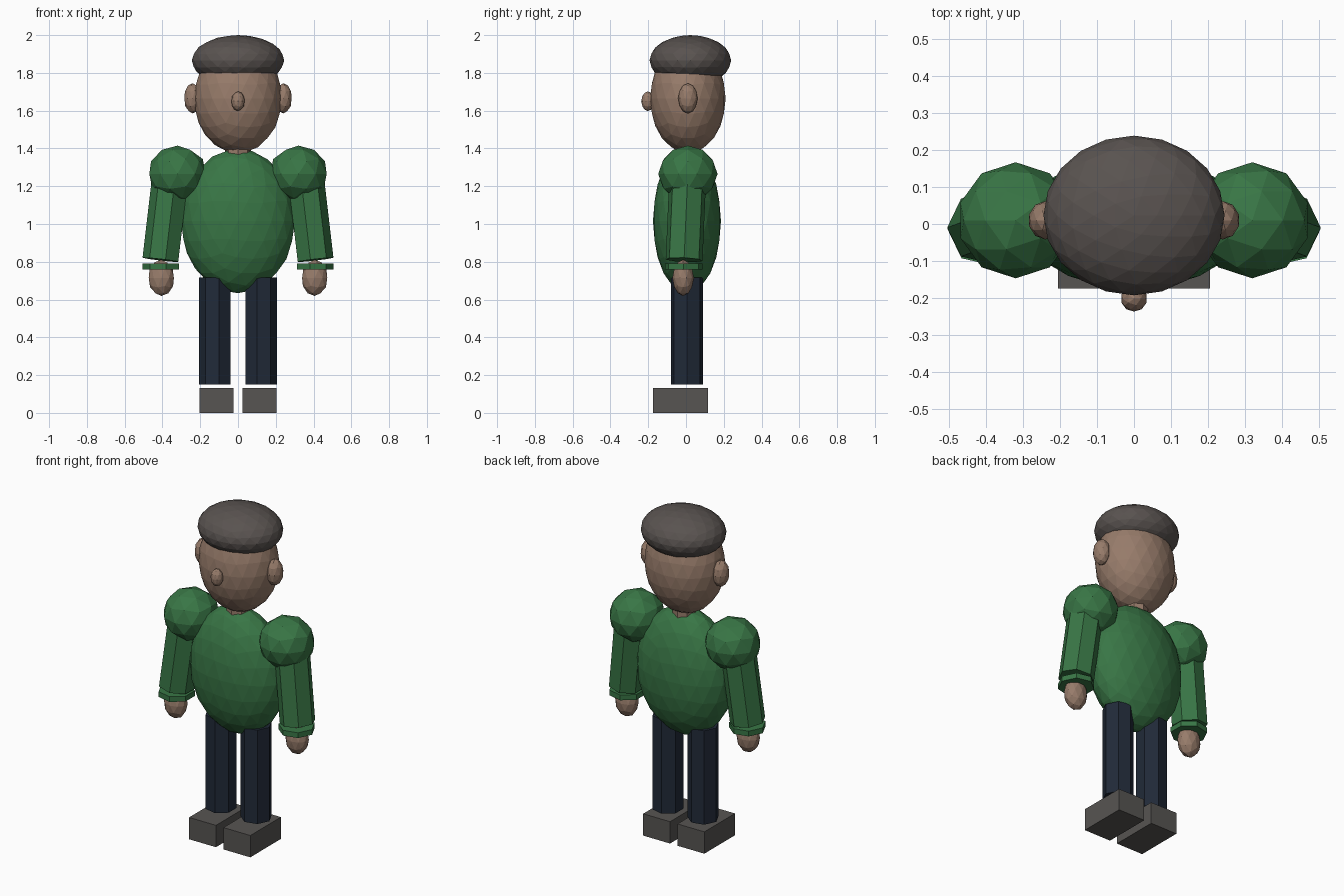
import bpy
from math import pi
from mathutils import Vector, Matrix

if "Cube" in bpy.data.objects:
    bpy.data.objects.remove(bpy.data.objects["Cube"])


def material(name, rgb):
    m = bpy.data.materials.new(name)
    m.diffuse_color = (*rgb, 1)
    m.use_nodes = True
    m.node_tree.nodes["Principled BSDF"].inputs["Base Color"].default_value = m.diffuse_color
    return m


SKIN = material("skin", (0.31, 0.20, 0.145))
GREEN = material("green_cloth", (0.04, 0.18, 0.06))
NAVY = material("navy_cloth", (0.015, 0.023, 0.04))
DARK = material("dark_hair", (0.10, 0.086, 0.08))
SHOE = material("shoe_grey", (0.095, 0.09, 0.085))


def finish(name, mat):
    ob = bpy.context.object
    ob.name = name
    ob.data.materials.append(mat)
    return ob


def ball(name, loc, radii, mat, subdiv=2, side=1):
    """Faceted ellipsoid; side = -1 mirrors the facets."""
    bpy.ops.mesh.primitive_ico_sphere_add(subdivisions=subdiv, radius=1)
    ob = finish(name, mat)
    ob.data.transform(Matrix.Diagonal((side * radii[0], radii[1], radii[2], 1)))
    if side < 0:
        ob.data.flip_normals()
    ob.location = loc
    return ob


def rod(name, start, end, radius, mat, sides=7, side=1):
    """Faceted cylinder between two points, one corner turned outward."""
    a, b = Vector(start), Vector(end)
    bpy.ops.mesh.primitive_cylinder_add(vertices=sides, radius=radius,
                                        depth=(b - a).length)
    ob = finish(name, mat)
    ob.data.transform(Matrix.Rotation(-side * pi / 2, 4, 'Z'))
    ob.rotation_euler = Vector((0, 0, 1)).rotation_difference((a - b).normalized()).to_euler()
    ob.location = (a + b) / 2
    return ob


def box(name, loc, size, mat):
    bpy.ops.mesh.primitive_cube_add(size=1)
    ob = finish(name, mat)
    ob.data.transform(Matrix.Diagonal((*size, 1)))
    ob.location = loc
    return ob


# Head, hair, neck and torso
ball("head", (0, 0.01, 1.665), (0.233, 0.2, 0.29), SKIN, 3)
ball("hair", (0, 0.023, 1.866), (0.245, 0.216, 0.134), DARK, 3)
ball("nose", (0, -0.202, 1.65), (0.036, 0.035, 0.052), SKIN)
rod("neck", (0, 0.01, 1.46), (0, 0.01, 1.3), 0.07, SKIN, 8)
ball("torso", (0, 0.005, 1.016), (0.302, 0.18, 0.382), GREEN, 3)

for s, label in ((-1, "right"), (1, "left")):
    ball(f"{label}_ear", (s * 0.24, 0.01, 1.665), (0.046, 0.052, 0.08), SKIN, 2, s)
    # Arm
    ball(f"{label}_shoulder", (s * 0.32, 0.01, 1.265), (0.157, 0.157, 0.15), GREEN, 2, s)
    rod(f"{label}_sleeve", (s * 0.352, 0.01, 1.27), (s * 0.406, -0.01, 0.81),
        0.1, GREEN, 7, s)
    rod(f"{label}_cuff", (s * 0.403, -0.013, 0.792), (s * 0.403, -0.013, 0.76),
        0.102, GREEN, 7, s)
    ball(f"{label}_hand", (s * 0.406, -0.015, 0.715), (0.07, 0.057, 0.096), SKIN, 2, s)
    # Leg and shoe
    rod(f"{label}_trouser_leg", (s * 0.119, 0.005, 0.718), (s * 0.119, 0.005, 0.15),
        0.087, NAVY, 7, s)
    box(f"{label}_shoe", (s * 0.115, -0.029, 0.066), (0.18, 0.292, 0.132), SHOE)
